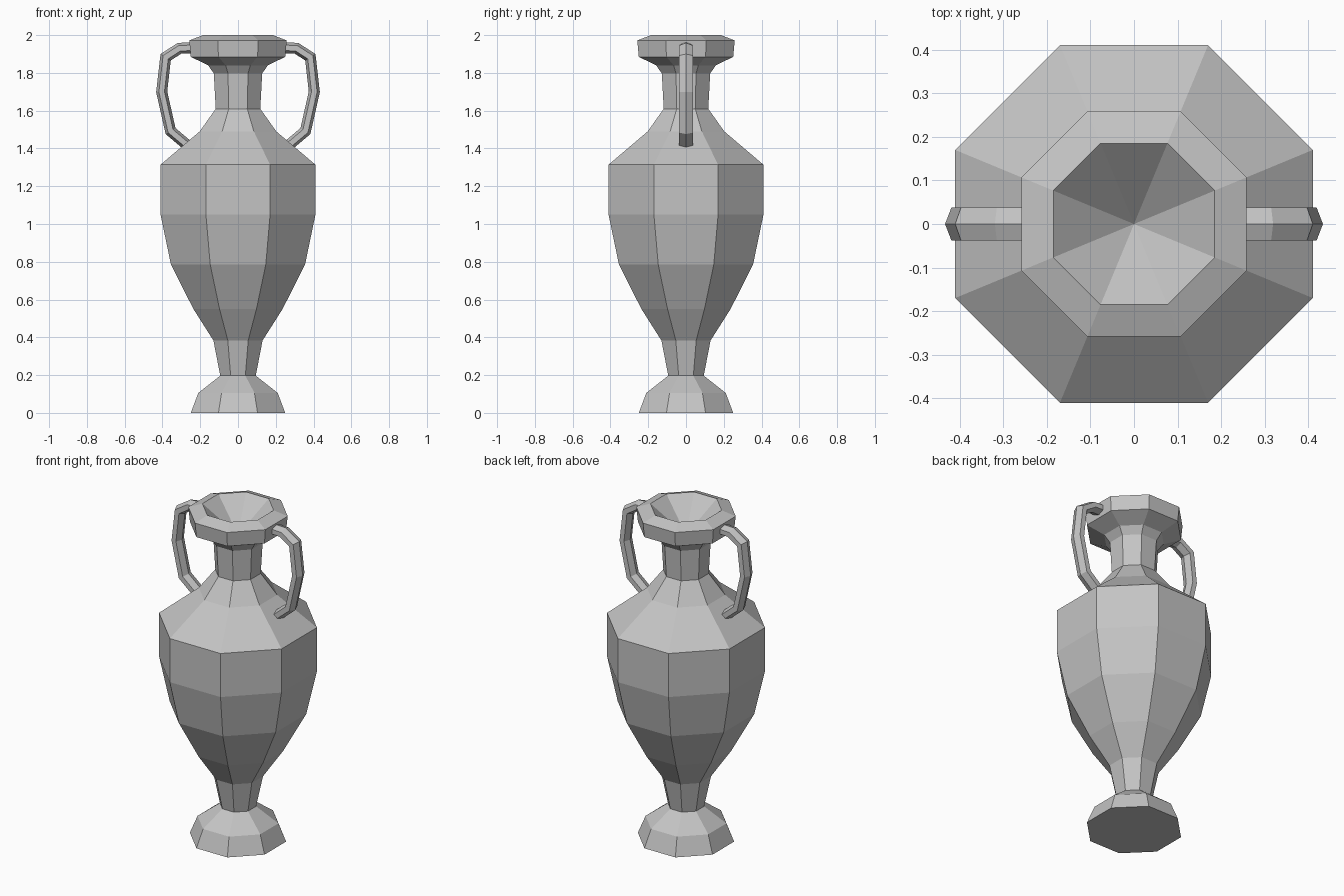
import bpy, bmesh, math
from mathutils import Vector

cube = bpy.data.objects.get("Cube")
if cube:
    bpy.data.objects.remove(cube, do_unlink=True)

# Single plain grey material
grey = bpy.data.materials.new("plain_grey")
grey.use_nodes = True
colour = (0.55, 0.55, 0.55, 1)
grey.diffuse_color = colour
grey.node_tree.nodes["Principled BSDF"].inputs["Base Color"].default_value = colour


def finish(name, bm):
    bmesh.ops.recalc_face_normals(bm, faces=bm.faces)
    mesh = bpy.data.meshes.new(name)
    bm.to_mesh(mesh)
    bm.free()
    mesh.materials.append(grey)
    obj = bpy.data.objects.new(name, mesh)
    bpy.context.collection.objects.link(obj)
    return obj


def bridge(bm, rings):
    """Join successive rings of vertices with quads."""
    for low, high in zip(rings, rings[1:]):
        n = len(low)
        for i in range(n):
            j = (i + 1) % n
            bm.faces.new((low[i], low[j], high[j], high[i]))


def lathe(name, profile, sides, apex):
    """Turn (flat-to-centre distance, height) pairs; close with a floor and a sunken mouth."""
    bm = bmesh.new()
    rings = []
    for flat, z in profile:
        r = flat / math.cos(math.pi / sides)
        angles = [(i + 0.5) * math.tau / sides for i in range(sides)]
        rings.append([bm.verts.new((r * math.cos(a), r * math.sin(a), z)) for a in angles])
    bridge(bm, rings)
    bm.faces.new(rings[0])
    tip = bm.verts.new((0, 0, apex))
    top = rings[-1]
    for i in range(sides):
        bm.faces.new((top[i], top[(i + 1) % sides], tip))
    return finish(name, bm)


def sweep(name, path, depth, width, sides=6):
    """Sweep a polygon along a path in the xz plane with mitred corners."""
    bm = bmesh.new()
    pts = [Vector((x, 0, z)) for x, z in path]
    rings = []
    for i, p in enumerate(pts):
        before = (p - pts[i - 1]).normalized() if i else (pts[1] - p).normalized()
        after = (pts[i + 1] - p).normalized() if i + 1 < len(pts) else before
        t = (before + after).normalized()
        out = Vector((-t.z, 0, t.x)) / t.dot(before)
        ring = []
        for k in range(sides):
            a = k * math.tau / sides
            ring.append(bm.verts.new(p + out * depth * math.cos(a)
                                     + Vector((0, width * math.sin(a), 0))))
        rings.append(ring)
    bridge(bm, rings)
    bm.faces.new(rings[0])
    bm.faces.new(rings[-1])
    return finish(name, bm)


# Foot, stem, belly, shoulder, neck and rim in one turned body
lathe("vase_body", [
    (0.25, 0), (0.21, 0.106), (0.094, 0.197), (0.13, 0.383),
    (0.236, 0.55), (0.355, 0.785), (0.41, 1.05), (0.41, 1.314),
    (0.203, 1.49), (0.118, 1.61), (0.128, 1.797), (0.158, 1.84),
    (0.25, 1.885), (0.258, 1.972), (0.185, 2.0)], 8, 1.83)

# Handles from rim to shoulder, mirrored side to side
handle_path = [(0.2, 1.935), (0.31, 1.93), (0.383, 1.883), (0.404, 1.70),
               (0.357, 1.492), (0.28, 1.427), (0.22, 1.375)]
for side, name in ((1, "left_handle"), (-1, "right_handle")):
    sweep(name, [(side * x, z) for x, z in handle_path], 0.029, 0.044)
